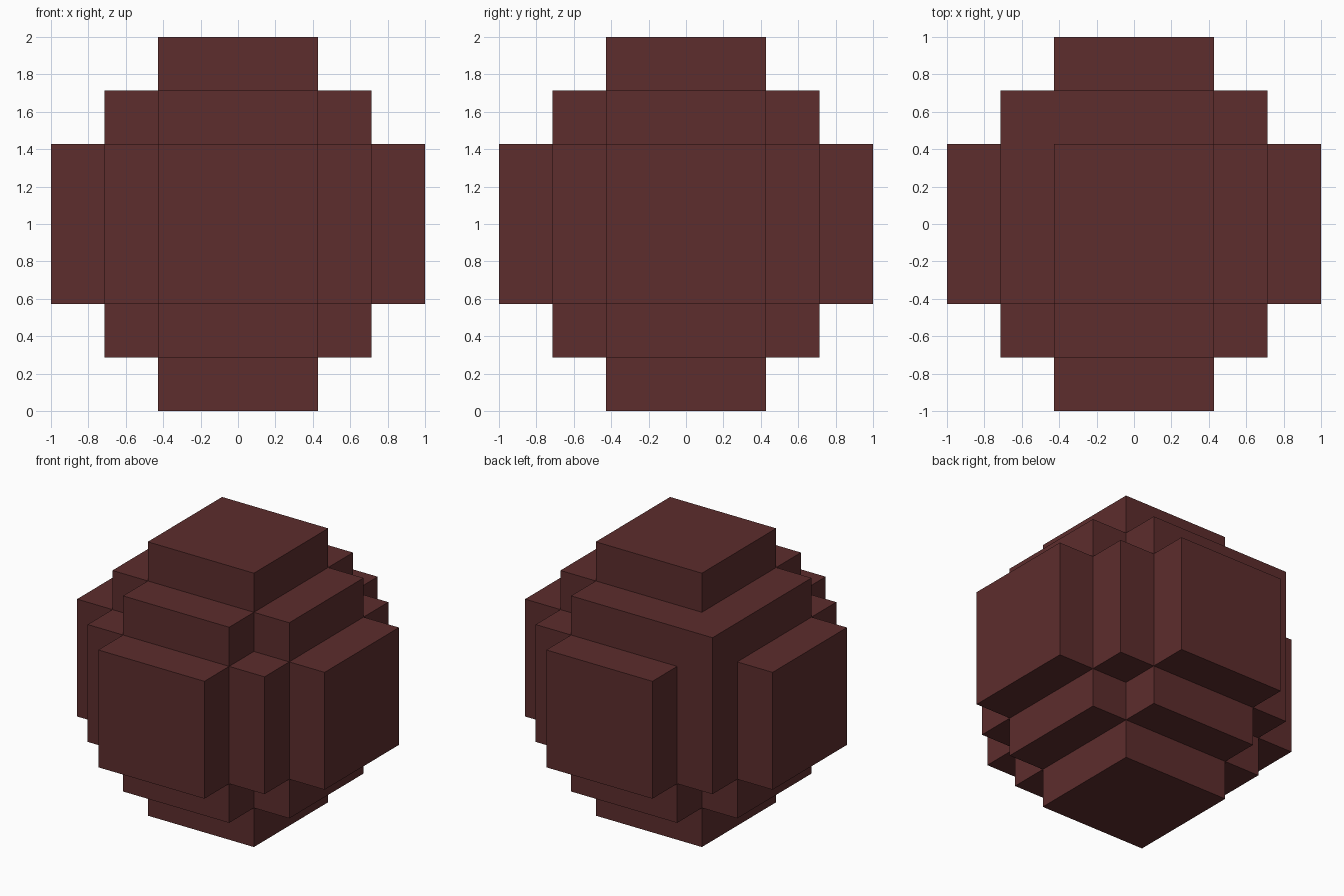
import bpy
import bmesh
from itertools import product
from mathutils import Vector

cube = bpy.data.objects.get("Cube")
if cube:
    bpy.data.objects.remove(cube, do_unlink=True)

UNIT = 2 / 7          # edge of one block
REACH = 3             # blocks from the centre to each cap
CENTRE = Vector((0, 0, 1))

# One dark red-brown material
brown = bpy.data.materials.new("dark red brown")
brown.use_nodes = True
colour = (0.109, 0.026, 0.026, 1)
brown.diffuse_color = colour
brown.node_tree.nodes["Principled BSDF"].inputs["Base Color"].default_value = colour

# Blocks that fall inside a sphere, plus one filled back corner
span = range(-REACH, REACH + 1)
blocks = {b for b in product(span, repeat=3) if sum(c * c for c in b) <= 11}
blocks.add((-2, 2, 2))

# Outer skin: one quad wherever a block meets empty space
bm = bmesh.new()
for block in blocks:
    for axis, side in product(range(3), (-1, 1)):
        normal = Vector((0, 0, 0))
        normal[axis] = side
        if tuple(int(c) for c in Vector(block) + normal) in blocks:
            continue
        u = Vector((0, 0, 0))
        u[(axis + 1) % 3] = 0.5
        v = normal.cross(u)
        middle = Vector(block) + normal / 2
        corners = (middle - u - v, middle + u - v, middle + u + v, middle - u + v)
        bm.faces.new([bm.verts.new(CENTRE + p * UNIT) for p in corners])

# Weld the skin and merge flat areas into single faces
bmesh.ops.remove_doubles(bm, verts=bm.verts, dist=0.001)
bmesh.ops.dissolve_limit(bm, angle_limit=0.01, verts=bm.verts, edges=bm.edges)

mesh = bpy.data.meshes.new("stepped_ball")
bm.to_mesh(mesh)
bm.free()
mesh.materials.append(brown)
bpy.context.collection.objects.link(bpy.data.objects.new("stepped_ball", mesh))
